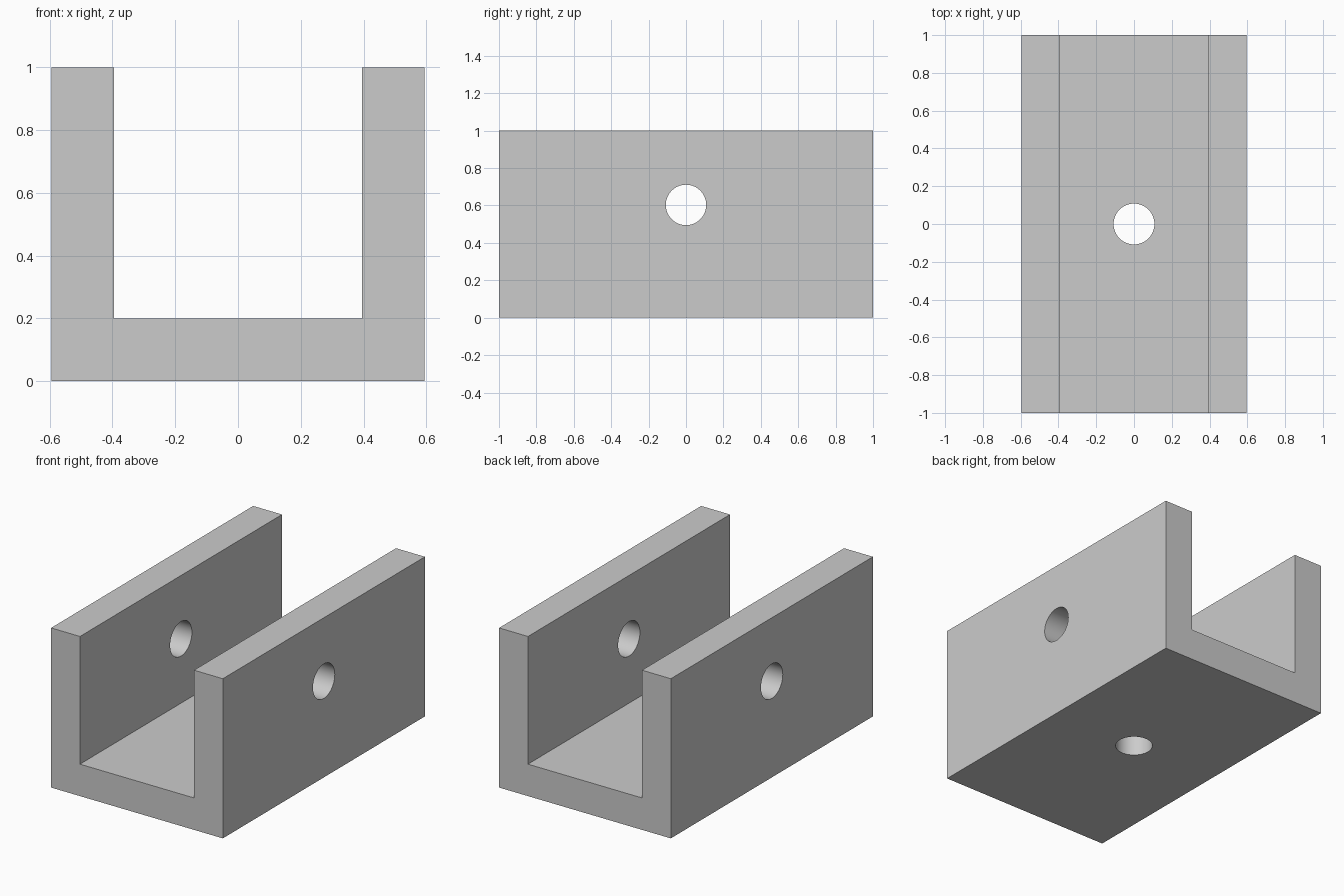
import bpy, bmesh, math

cube = bpy.data.objects.get("Cube")
if cube:
    bpy.data.objects.remove(cube, do_unlink=True)

HALF_W, INNER, LENGTH, HEIGHT, FLOOR = 0.595, 0.395, 2.0, 1.0, 0.2
HOLE_R, HOLE_Z = 0.108, 0.603

grey = bpy.data.materials.new("plain grey")
grey.use_nodes = True
colour = (0.6, 0.6, 0.6, 1)
grey.diffuse_color = colour
grey.node_tree.nodes["Principled BSDF"].inputs["Base Color"].default_value = colour

# U-shaped channel: half profile mirrored, then extruded along its length
half = [(HALF_W, 0), (HALF_W, HEIGHT), (INNER, HEIGHT), (INNER, FLOOR)]
profile = half + [(-x, z) for x, z in reversed(half)]
bm = bmesh.new()
face = bm.faces.new([bm.verts.new((x, -LENGTH / 2, z)) for x, z in profile])
ext = bmesh.ops.extrude_face_region(bm, geom=[face])
bmesh.ops.translate(bm, vec=(0, LENGTH, 0),
                    verts=[g for g in ext["geom"] if isinstance(g, bmesh.types.BMVert)])
bmesh.ops.recalc_face_normals(bm, faces=bm.faces)
mesh = bpy.data.meshes.new("channel_bracket")
bm.to_mesh(mesh)
bm.free()
mesh.materials.append(grey)
bracket = bpy.data.objects.new("channel_bracket", mesh)
bpy.context.collection.objects.link(bracket)
bpy.context.view_layer.objects.active = bracket


def drill(name, location, rotation, depth):
    """Cut a round hole through the bracket."""
    bpy.ops.mesh.primitive_cylinder_add(vertices=64, radius=HOLE_R, depth=depth,
                                        location=location, rotation=rotation)
    cutter = bpy.context.object
    cutter.name = name
    cutter.hide_render = True
    cutter.data.materials.append(grey)
    bpy.context.view_layer.objects.active = bracket
    mod = bracket.modifiers.new(name, "BOOLEAN")
    mod.operation, mod.solver, mod.object = "DIFFERENCE", "EXACT", cutter
    bpy.ops.object.modifier_apply(modifier=name)
    bpy.data.objects.remove(cutter, do_unlink=True)


# Holes through both side walls and through the floor
drill("side_holes", (0, 0, HOLE_Z), (0, math.pi / 2, 0), 2)
drill("floor_hole", (0, 0, FLOOR / 2), (0, 0, 0), 2 * FLOOR)

bpy.ops.object.select_all(action="DESELECT")
bracket.select_set(True)
bpy.context.view_layer.objects.active = bracket
bpy.ops.object.shade_smooth_by_angle(angle=math.radians(30))
